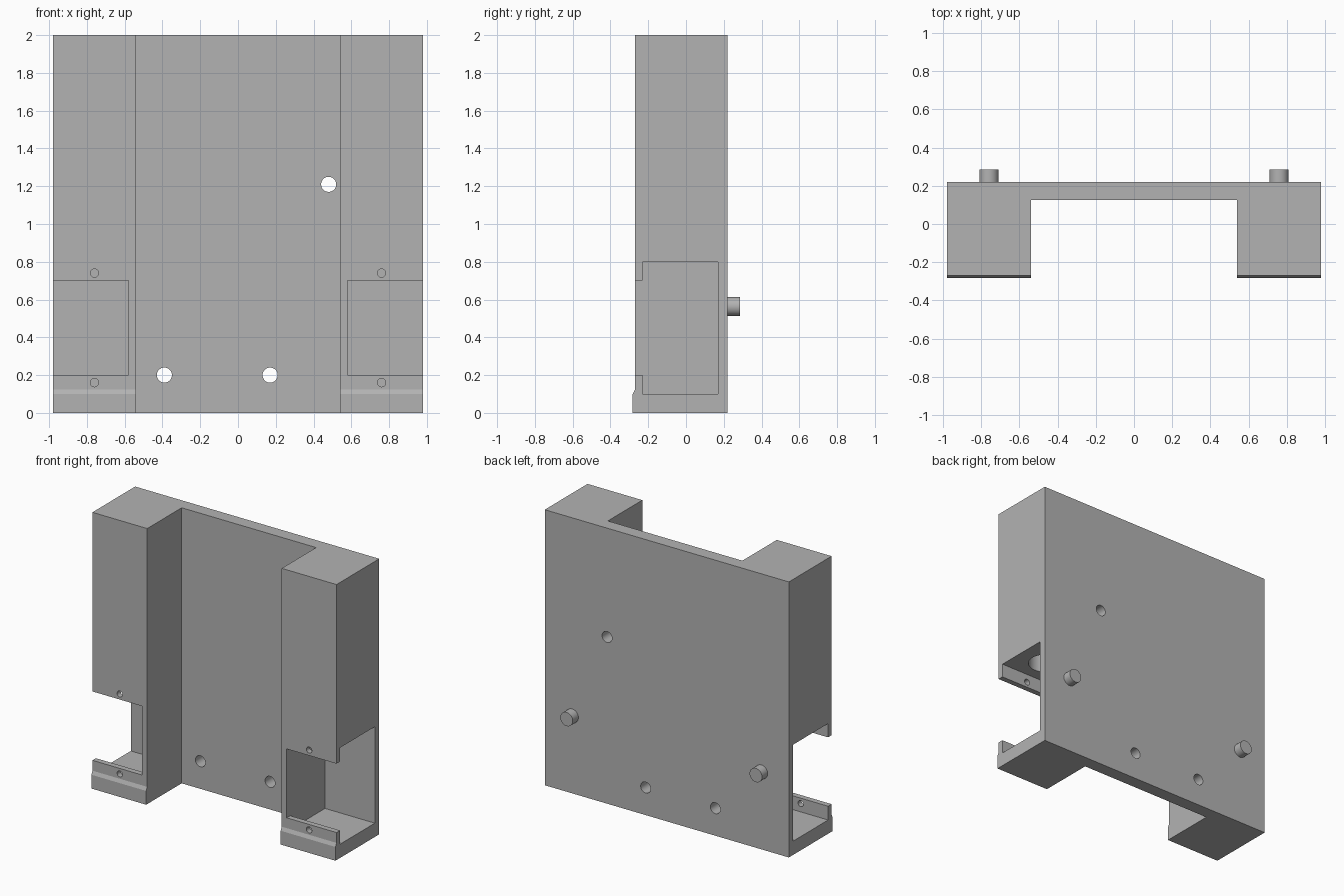
import bpy
import bmesh
import math
from mathutils import Matrix, Vector

cube = bpy.data.objects.get("Cube")
if cube:
    bpy.data.objects.remove(cube, do_unlink=True)

grey = bpy.data.materials.new("plain grey")
grey.use_nodes = True
grey.diffuse_color = (0.45, 0.45, 0.45, 1)
grey.node_tree.nodes["Principled BSDF"].inputs["Base Color"].default_value = (0.45, 0.45, 0.45, 1)


def finish(name, bm):
    bmesh.ops.recalc_face_normals(bm, faces=bm.faces)
    mesh = bpy.data.meshes.new(name)
    bm.to_mesh(mesh)
    bm.free()
    mesh.materials.append(grey)
    obj = bpy.data.objects.new(name, mesh)
    bpy.context.collection.objects.link(obj)
    return obj


def prism(name, points, direction):
    """Extrude a closed polygon along a vector."""
    bm = bmesh.new()
    face = bm.faces.new([bm.verts.new(p) for p in points])
    result = bmesh.ops.extrude_face_region(bm, geom=[face])
    verts = [v for v in result["geom"] if isinstance(v, bmesh.types.BMVert)]
    bmesh.ops.translate(bm, verts=verts, vec=direction)
    if not face.is_valid or len(bm.faces) < len(points) + 2:
        bm.faces.new([v for v in bm.verts if v not in verts])
    return finish(name, bm)


def box(name, low, high):
    low, high = Vector(low), Vector(high)
    bm = bmesh.new()
    bmesh.ops.create_cube(bm, size=1)
    bmesh.ops.scale(bm, vec=high - low, verts=bm.verts)
    bmesh.ops.translate(bm, vec=(low + high) / 2, verts=bm.verts)
    return finish(name, bm)


def cylinder(name, start, end, radius, sides=32):
    start, end = Vector(start), Vector(end)
    axis = end - start
    turn = axis.to_track_quat("Z", "Y").to_matrix().to_4x4()
    bm = bmesh.new()
    bmesh.ops.create_cone(bm, cap_ends=True, segments=sides, radius1=radius,
                          radius2=radius, depth=axis.length,
                          matrix=Matrix.Translation((start + end) / 2) @ turn)
    return finish(name, bm)


def cut(target, cutter):
    cutter.hide_render = True
    mod = target.modifiers.new("cut", "BOOLEAN")
    mod.operation = "DIFFERENCE"
    mod.solver = "EXACT"
    mod.object = cutter
    bpy.context.view_layer.objects.active = target
    bpy.ops.object.modifier_apply(modifier=mod.name)
    bpy.data.objects.remove(cutter, do_unlink=True)


def smooth(obj):
    bpy.ops.object.select_all(action="DESELECT")
    obj.select_set(True)
    bpy.context.view_layer.objects.active = obj
    bpy.ops.object.shade_smooth_by_angle(angle=math.radians(30))


# Channel body: back plate with two deep side columns
OUT, INN, FRONT, WEB, BACK = 0.98, 0.54, -0.27, 0.125, 0.22
half = [(OUT, BACK), (OUT, FRONT), (INN, FRONT), (INN, WEB)]
outline = half + [(-x, y) for x, y in reversed(half)]
body = prism("channel_body", [(x, y, 0) for x, y in outline], (0, 0, 2))

# Mounting holes through the back plate
for x, z in ((0.48, 1.21), (0.17, 0.2), (-0.39, 0.2)):
    cut(body, cylinder("hole_cutter", (x, 0, z), (x, 0.4, z), 0.04))

for side, label in ((1, "left"), (-1, "right")):
    x = 0.76 * side
    x_low, x_high = sorted((0.58 * side, 1.1 * side))
    # Pocket open to the outside, front window and blind bore in the ceiling
    cut(body, box("pocket_cutter", (x_low, -0.23, 0.1), (x_high, 0.17, 0.8)))
    cut(body, box("window_cutter", (x_low, -0.4, 0.2), (x_high, -0.2, 0.7)))
    cut(body, cylinder("bore_cutter", (x, -0.03, 0.7), (x, -0.03, 1.1), 0.12, 48))
    # Screw holes above and below the window
    for z in (0.16, 0.74):
        cut(body, cylinder("screw_cutter", (x, -0.4, z), (x, -0.2, z), 0.022, 24))
    # Chamfered foot ledge along the front
    profile = [(FRONT, 0), (-0.282, 0), (-0.282, 0.1), (FRONT, 0.125)]
    prism(label + "_foot_ledge", [(INN * side, y, z) for y, z in profile],
          ((OUT - INN) * side, 0, 0))
    # Locating peg on the back
    smooth(cylinder(label + "_back_peg", (x, 0.2, 0.563), (x, 0.285, 0.563), 0.05))

smooth(body)
